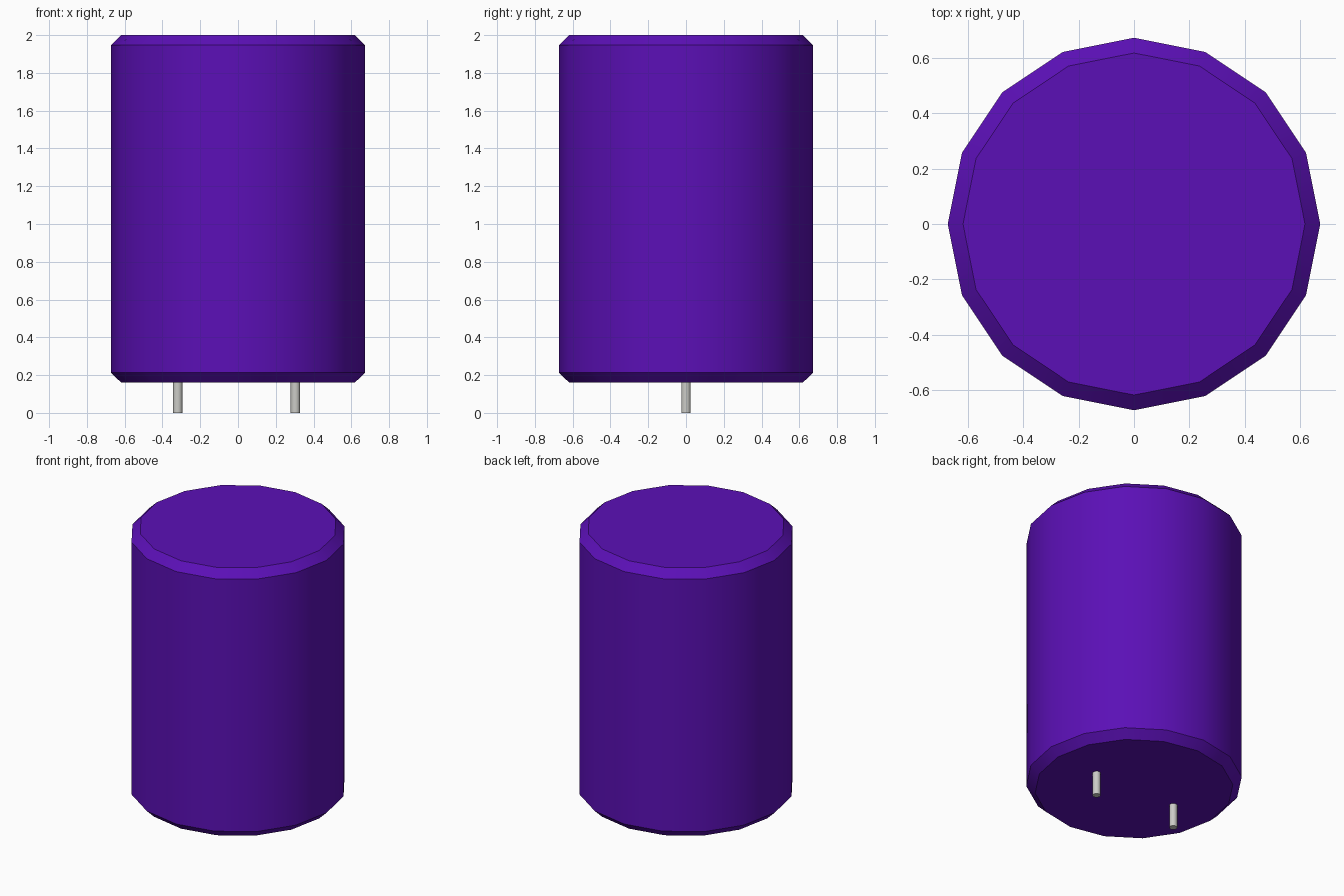
import bpy, bmesh, math

cube = bpy.data.objects.get("Cube")
if cube:
    bpy.data.objects.remove(cube, do_unlink=True)


def material(name, rgb, metallic=0.0):
    m = bpy.data.materials.new(name)
    m.use_nodes = True
    m.diffuse_color = (*rgb, 1)
    m.node_tree.nodes["Principled BSDF"].inputs["Base Color"].default_value = (*rgb, 1)
    return m


def lathe(name, profile, sides, mat, x=0.0):
    """Closed round solid from (radius, height) rings, capped at both ends."""
    bm = bmesh.new()
    rings = []
    for r, z in profile:
        rings.append([bm.verts.new((r * math.cos(2 * math.pi * i / sides),
                                    r * math.sin(2 * math.pi * i / sides), z))
                      for i in range(sides)])
    for low, high in zip(rings, rings[1:]):
        for i in range(sides):
            j = (i + 1) % sides
            bm.faces.new((low[i], low[j], high[j], high[i]))
    bm.faces.new(rings[0][::-1])
    bm.faces.new(rings[-1])
    mesh = bpy.data.meshes.new(name)
    bm.to_mesh(mesh)
    bm.free()
    mesh.materials.append(mat)
    obj = bpy.data.objects.new(name, mesh)
    obj.location.x = x
    bpy.context.collection.objects.link(obj)
    # Smooth round walls, crisp chamfers and caps
    bpy.ops.object.select_all(action='DESELECT')
    obj.select_set(True)
    bpy.context.view_layer.objects.active = obj
    bpy.ops.object.shade_smooth_by_angle(angle=math.radians(30))
    return obj


purple = material("purple sleeve", (0.105, 0.005, 0.47))
grey = material("pin metal", (0.60, 0.60, 0.57))

# Chamfered can
lathe("can_body", [(0.618, 0.16), (0.673, 0.213), (0.673, 1.947), (0.618, 2.0)], 16, purple)

# Two terminal pins, slightly off centre
for name, x in (("right_pin", -0.319), ("left_pin", 0.304)):
    lathe(name, [(0.025, 0.0), (0.025, 0.17)], 16, grey, x)
